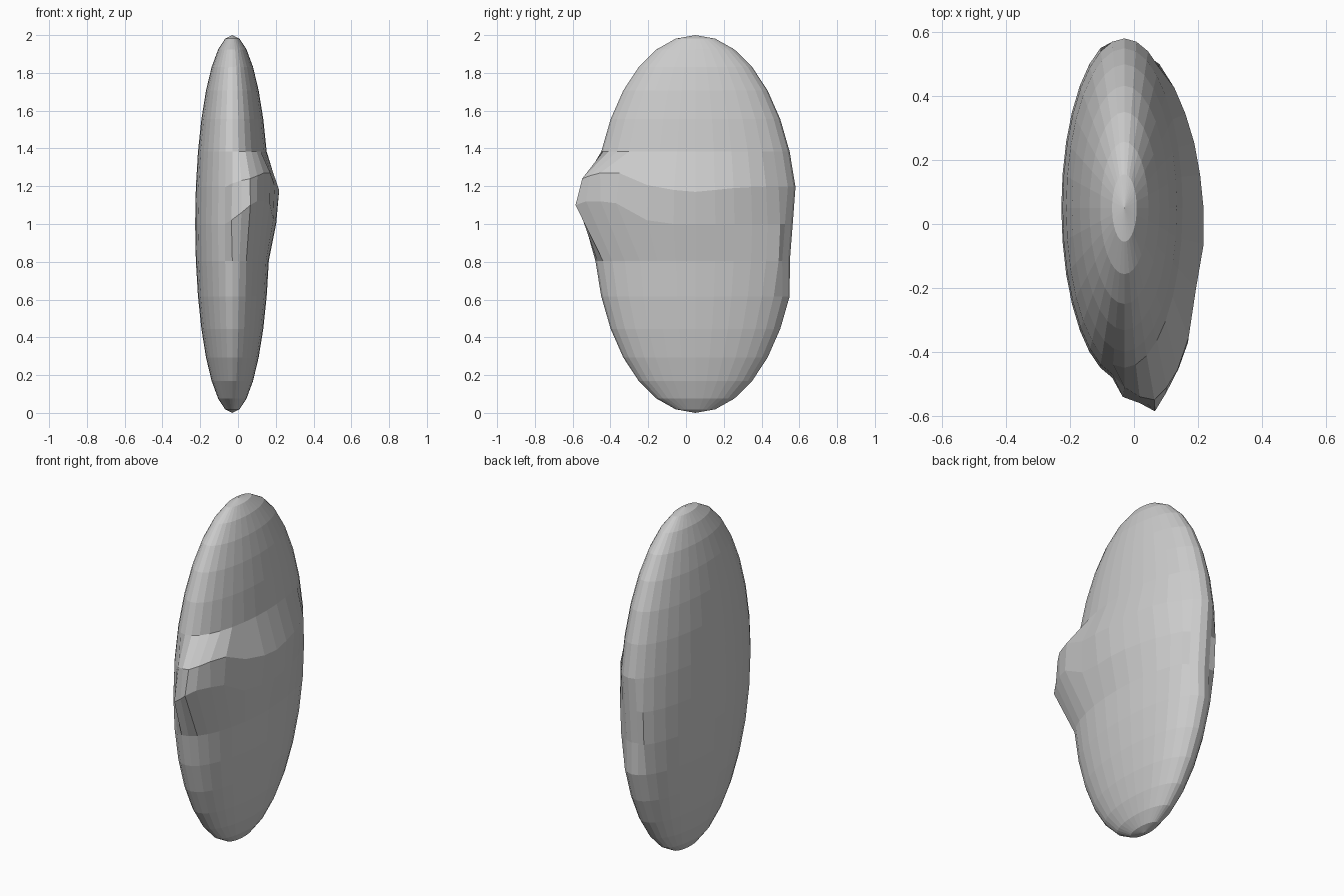
import bpy, bmesh, math

if "Cube" in bpy.data.objects:
    bpy.data.objects.remove(bpy.data.objects["Cube"])

SEG, RINGS = 32, 16
CX, CY = -0.03, 0.05          # centre of the flattened body
RX, RY = 0.197, 0.54          # half width and half depth

# Offsets (dx, dy, dz) by column, counted from the front towards +x
BULGE = {
    8: [(-.005, -.05, .02), (.01, -.08, .06), (.02, -.136, .10), (.02, -.13, .12),
        (.03, -.12, .12), (.035, -.12, .11), (.035, -.05, .02), (.035, -.01, 0),
        (.035, 0, 0), (.03, 0, 0), (.02, 0, 0), (.01, 0, 0)],
    9: [(0, -.03, .02), (.01, -.07, .035), (.02, -.11, .045), (.025, -.12, .06),
        (.03, -.13, .075), (.04, -.11, .075), (.045, -.05, .01), (.058, -.01, -.015),
        (.054, 0, -.025), (.047, 0, -.015), (.04, 0, -.005), (.03, 0, 0),
        (.02, 0, 0)],
}
# Slight dents along the back edge: ring -> dy
DENT = {7: -.03, 8: -.025}

bm = bmesh.new()
bmesh.ops.create_uvsphere(bm, u_segments=SEG, v_segments=RINGS, radius=1)
for v in bm.verts:
    x, y, z = v.co
    ring = round(math.acos(max(-1, min(1, -z))) / math.pi * RINGS)
    col = round(math.atan2(x, -y) / (2 * math.pi) * SEG) % SEG
    # Squash the ball into a tall flat egg
    v.co = (CX + RX * x, CY + RY * y, 1 + z)
    # Pull out the nose and side ridge
    offsets = BULGE.get(ring, [])
    if col < len(offsets):
        dx, dy, dz = offsets[col]
        v.co.x += dx
        v.co.y += dy
        v.co.z += dz
    # Push in the back edge
    if ring in DENT and 14 <= col <= 17:
        v.co.y += DENT[ring]

mesh = bpy.data.meshes.new("lumpy_disc")
bm.to_mesh(mesh)
bm.free()
obj = bpy.data.objects.new("lumpy_disc", mesh)
bpy.context.collection.objects.link(obj)
